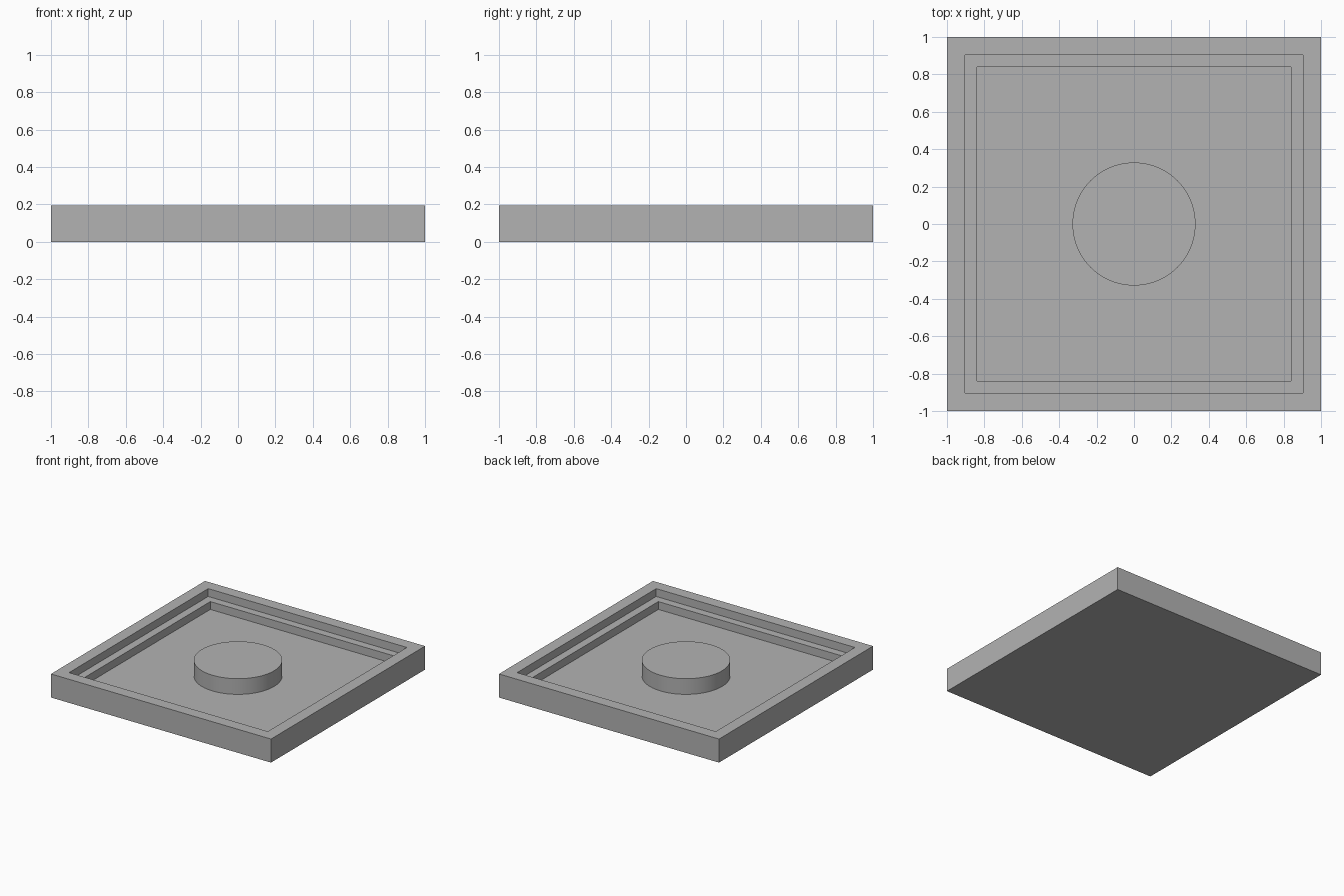
import bpy, bmesh, math

cube = bpy.data.objects.get("Cube")
if cube:
    bpy.data.objects.remove(cube, do_unlink=True)

STEP = 2 / 31          # thickness of the floor and of each recess
HEIGHT = 3 * STEP
RECESS, WELL = 28 / 31, 26 / 31   # half widths of the two stepped openings
RADIUS = 0.329

grey = bpy.data.materials.new("plain grey")
grey.use_nodes = True
colour = (0.45, 0.45, 0.45, 1)
grey.diffuse_color = colour
grey.node_tree.nodes["Principled BSDF"].inputs["Base Color"].default_value = colour


def add_object(name, bm):
    mesh = bpy.data.meshes.new(name)
    bm.to_mesh(mesh)
    bm.free()
    mesh.materials.append(grey)
    obj = bpy.data.objects.new(name, mesh)
    bpy.context.collection.objects.link(obj)
    return obj


# Square tray: inset the top face and sink it, once for each step
bm = bmesh.new()
bmesh.ops.create_cube(bm, size=2)
for v in bm.verts:
    v.co.z = HEIGHT if v.co.z > 0 else 0
top = max(bm.faces, key=lambda f: f.calc_center_median().z)
outer = 1
for half in (RECESS, WELL):
    bmesh.ops.inset_region(bm, faces=[top], thickness=outer - half, use_even_offset=True)
    # Zero-width inset gives the vertical wall its own lower edge loop
    bmesh.ops.inset_region(bm, faces=[top], thickness=0)
    bmesh.ops.translate(bm, verts=top.verts, vec=(0, 0, -STEP))
    outer = half
add_object("stepped_tray", bm)

# Round boss in the middle, level with the rim
bm = bmesh.new()
bmesh.ops.create_cone(bm, cap_ends=True, segments=96, radius1=RADIUS,
                      radius2=RADIUS, depth=2.25 * STEP)
bmesh.ops.translate(bm, verts=bm.verts, vec=(0, 0, HEIGHT - 1.125 * STEP))
boss = add_object("round_boss", bm)
bpy.ops.object.select_all(action="DESELECT")
boss.select_set(True)
bpy.context.view_layer.objects.active = boss
bpy.ops.object.shade_smooth_by_angle(angle=math.radians(30))
